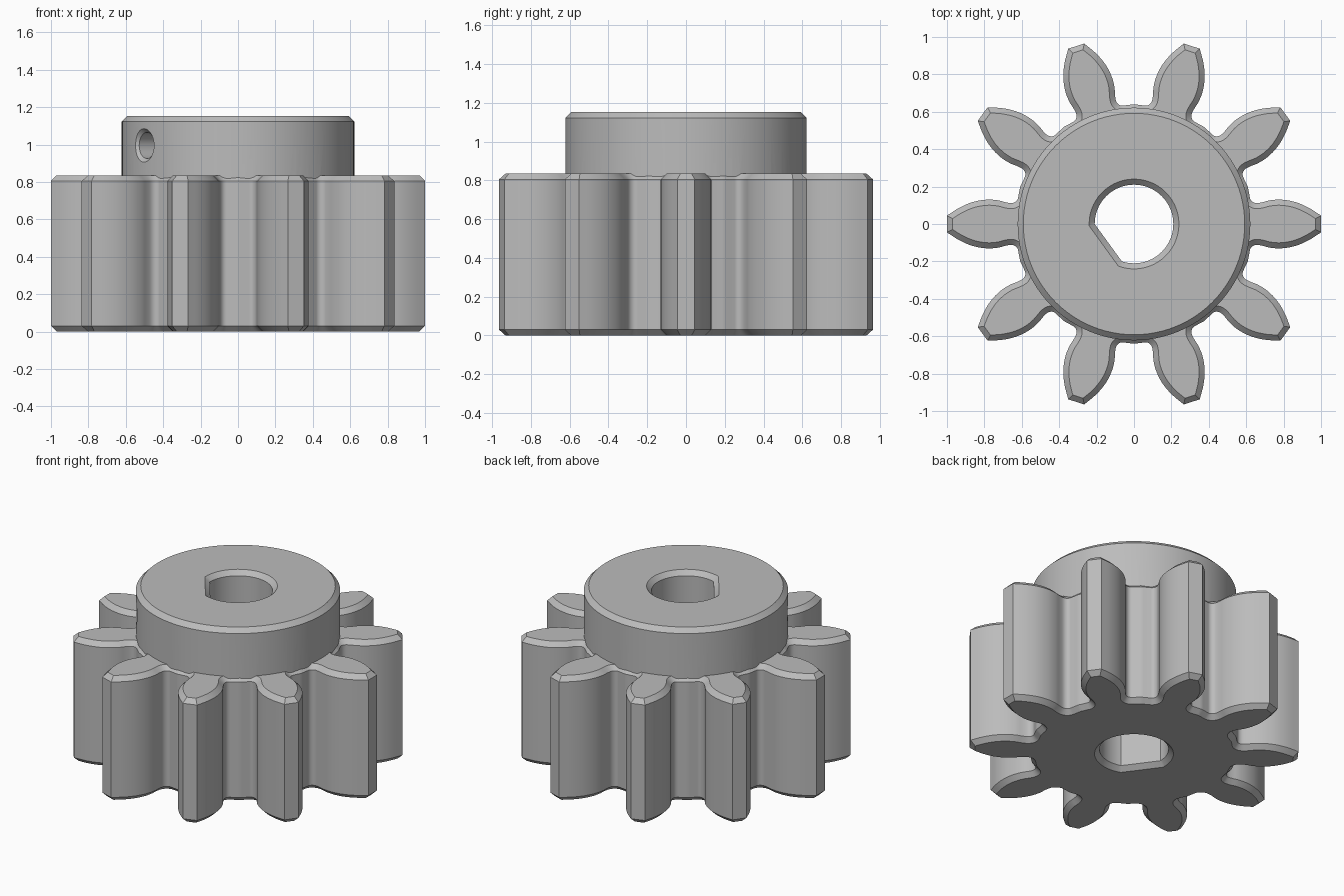
import bpy, bmesh
from math import sin, cos, acos, pi, radians
from mathutils import Vector, Matrix

cube = bpy.data.objects.get("Cube")
if cube:
    bpy.data.objects.remove(cube, do_unlink=True)

TEETH = 10
CHAMFER = 0.03
GEAR_TOP, HUB_TOP = 0.835, 1.153
SCREW_ANGLE = radians(216)

steel = bpy.data.materials.new("grey steel")
steel.use_nodes = True
steel.diffuse_color = (0.5, 0.5, 0.5, 1)
steel.node_tree.nodes["Principled BSDF"].inputs["Base Color"].default_value = (0.5, 0.5, 0.5, 1)


def loft(name, sections):
    """Closed solid skinned through (height, outline) sections."""
    bm = bmesh.new()
    rings = [[bm.verts.new((x, y, z)) for x, y in outline] for z, outline in sections]
    n = len(rings[0])
    for low, high in zip(rings, rings[1:]):
        for i in range(n):
            j = (i + 1) % n
            bm.faces.new((low[i], low[j], high[j], high[i]))
    bm.faces.new(rings[0][::-1])
    bm.faces.new(rings[-1])
    bmesh.ops.recalc_face_normals(bm, faces=bm.faces)
    mesh = bpy.data.meshes.new(name)
    bm.to_mesh(mesh)
    bm.free()
    mesh.materials.append(steel)
    obj = bpy.data.objects.new(name, mesh)
    bpy.context.collection.objects.link(obj)
    return obj


def circle(r, n=96):
    return [(r * cos(2 * pi * i / n), r * sin(2 * pi * i / n)) for i in range(n)]


def d_shape(r, flat, n=72):
    """Circle cut by a flat facing the screw."""
    a = acos(flat / r)
    angles = [SCREW_ANGLE + a + (2 * pi - 2 * a) * i / n for i in range(n + 1)]
    return [(r * cos(t), r * sin(t)) for t in angles]


def smooth_path(pts, steps=4):
    """Catmull-Rom curve through the points."""
    pts = [Vector(p) for p in pts]
    ext = [2 * pts[0] - pts[1]] + pts + [2 * pts[-1] - pts[-2]]
    out = []
    for a, b, c, d in zip(ext, ext[1:], ext[2:], ext[3:]):
        for k in range(steps):
            t = k / steps
            out.append(0.5 * (2 * b + (c - a) * t + (2 * a - 5 * b + 4 * c - d) * t ** 2
                              + (3 * b - a - 3 * c + d) * t ** 3))
    return out + [pts[-1]]


def inset(outline, dist):
    """Mitred inward offset of a counter-clockwise outline."""
    out = []
    for i, p in enumerate(outline):
        e1 = (p - outline[i - 1]).normalized()
        e2 = (outline[(i + 1) % len(outline)] - p).normalized()
        n1, n2 = Vector((-e1.y, e1.x)), Vector((-e2.y, e2.x))
        out.append(p + (n1 + n2) * dist / (1 + n1.dot(n2)))
    return out


def combine(target, other, operation):
    mod = target.modifiers.new(operation.title(), 'BOOLEAN')
    mod.operation, mod.object, mod.solver = operation, other, 'EXACT'
    bpy.context.view_layer.objects.active = target
    bpy.ops.object.modifier_apply(modifier=mod.name)
    bpy.data.objects.remove(other, do_unlink=True)


# Tooth flank from tip to the middle of the root
flank = smooth_path([(1.0, 0.045), (0.93, 0.089), (0.86, 0.118), (0.79, 0.13), (0.73, 0.127),
                     (0.685, 0.116), (0.655, 0.112), (0.635, 0.118), (0.623, 0.131),
                     (0.618, 0.15), (0.609, 0.198)])
tooth = [Vector((p.x, -p.y)) for p in reversed(flank)] + flank[:-1]
outline = []
for k in range(TEETH):
    turn = Matrix.Rotation(2 * pi * k / TEETH, 2)
    outline += [turn @ p for p in tooth]

# Toothed body with chamfered ends
small = inset(outline, CHAMFER)
gear = loft("pinion_gear", [(0, small), (CHAMFER, outline),
                            (GEAR_TOP - CHAMFER, outline), (GEAR_TOP, small)])

# Raised hub
hub = loft("hub", [(0.5, circle(0.622)), (HUB_TOP - CHAMFER, circle(0.622)),
                   (HUB_TOP, circle(0.622 - CHAMFER))])
combine(gear, hub, 'UNION')

# D-shaped shaft bore, flared at both ends
wide, narrow = d_shape(0.25, 0.21), d_shape(0.21, 0.17)
bore = loft("bore_cutter", [(-0.01, wide), (CHAMFER, narrow),
                            (HUB_TOP - CHAMFER, narrow), (HUB_TOP + 0.01, wide)])
combine(gear, bore, 'DIFFERENCE')

# Countersunk set screw hole through the hub wall
screw = loft("screw_hole_cutter", [(0.05, circle(0.07, 40)), (0.602, circle(0.07, 40)),
                                   (0.68, circle(0.148, 40))])
screw.data.transform(Matrix.Translation((0, 0, 0.995)) @ Matrix.Rotation(SCREW_ANGLE, 4, 'Z')
                     @ Matrix.Rotation(pi / 2, 4, 'Y'))
combine(gear, screw, 'DIFFERENCE')

bpy.ops.object.select_all(action='DESELECT')
gear.select_set(True)
bpy.context.view_layer.objects.active = gear
bpy.ops.object.shade_smooth_by_angle(angle=radians(28))
